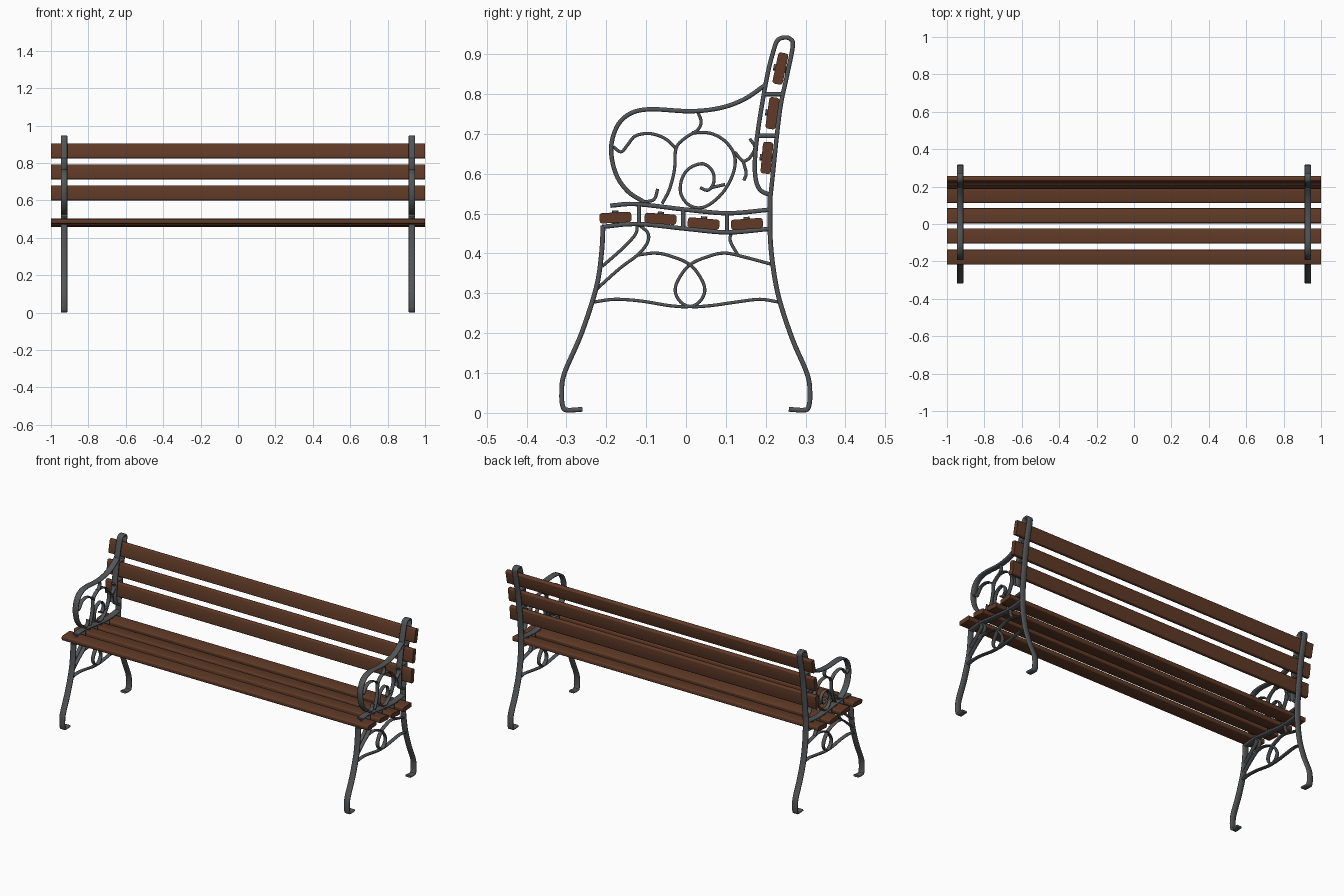
import bpy
import bmesh
import math
from mathutils import Vector, Matrix

UNIT = 0.001          # side profiles are written in thousandths, as (y, z)
FRAME_X = 0.93        # distance of each cast frame from the centre

default_cube = bpy.data.objects.get("Cube")
if default_cube:
    bpy.data.objects.remove(default_cube, do_unlink=True)


def make_material(name, colour, roughness):
    material = bpy.data.materials.new(name)
    material.use_nodes = True
    material.diffuse_color = colour
    shader = material.node_tree.nodes["Principled BSDF"]
    shader.inputs["Base Color"].default_value = colour
    shader.inputs["Roughness"].default_value = roughness
    return material


wood = make_material("brown stained wood", (0.115, 0.042, 0.02, 1), 0.6)
iron = make_material("dark grey iron", (0.085, 0.09, 0.095, 1), 0.6)


def finish(name, bm, material, angle=50):
    bmesh.ops.recalc_face_normals(bm, faces=bm.faces)
    mesh = bpy.data.meshes.new(name)
    bm.to_mesh(mesh)
    bm.free()
    mesh.materials.append(material)
    obj = bpy.data.objects.new(name, mesh)
    bpy.context.collection.objects.link(obj)
    bpy.ops.object.select_all(action="DESELECT")
    obj.select_set(True)
    bpy.context.view_layer.objects.active = obj
    bpy.ops.object.shade_smooth_by_angle(angle=math.radians(angle))
    return obj


def smooth_path(points, steps=5):
    """Catmull-Rom curve through the control points."""
    pts = [Vector(p) * UNIT for p in points]
    pts = [pts[0] * 2 - pts[1]] + pts + [pts[-1] * 2 - pts[-2]]
    result = []
    for a, b, c, d in zip(pts, pts[1:], pts[2:], pts[3:]):
        for i in range(steps):
            t = i / steps
            result.append(0.5 * (2 * b + (c - a) * t
                                 + (2 * a - 5 * b + 4 * c - d) * t ** 2
                                 + (3 * b - a - 3 * c + d) * t ** 3))
    return result + [pts[-2]]


def sweep(bm, x, path, width, thickness):
    """Sweep a chamfered flat bar along a path in the side plane."""
    w, t = width / 2, thickness / 2
    c = t * 0.55
    half = [(w, t - c), (w - c, t), (c - w, t), (-w, t - c)]
    section = half + [(-u, -v) for u, v in half]
    rings = []
    for i, p in enumerate(path):
        tangent = (path[min(i + 1, len(path) - 1)] - path[max(i - 1, 0)]).normalized()
        normal = Vector((-tangent.y, tangent.x))
        rings.append([bm.verts.new((x + u, *(p + normal * v))) for u, v in section])
    n = len(section)
    for r, s in zip(rings, rings[1:]):
        for k in range(n):
            bm.faces.new((r[k], r[(k + 1) % n], s[(k + 1) % n], s[k]))
    bm.faces.new(rings[0])
    bm.faces.new(rings[-1])


def iron_part(name, paths, width, thickness):
    """Build the same ironwork in the left and right frames."""
    for side, x in (("left", FRAME_X), ("right", -FRAME_X)):
        bm = bmesh.new()
        for points in paths:
            sweep(bm, x, smooth_path(points), width, thickness)
        finish(f"{side}_{name}", bm, iron)


# Legs with turned-in feet
iron_part("front_leg", [[(-208, 470), (-212, 400), (-225, 315), (-262, 200), (-305, 100),
                         (-312, 50), (-309, 16), (-298, 7), (-260, 9)]], 0.035, 0.012)
iron_part("rear_leg", [[(211, 545), (211, 450), (218, 370), (234, 285), (267, 185),
                        (304, 98), (311, 50), (308, 16), (297, 7), (258, 9)]], 0.035, 0.012)

# Backrest loop with its cross bars
iron_part("back_loop", [[(211, 535), (217, 590), (235, 755), (252, 840), (268, 920),
                         (262, 938), (247, 942), (230, 935), (220, 910), (202, 837),
                         (178, 690), (173, 605), (184, 562), (212, 546)],
                        [(198, 800), (243, 800)],
                        [(180, 695), (226, 695)]], 0.035, 0.011)

# Seat rails with uprights between the slats
iron_part("seat_rails", [[(-190, 520), (-125, 524), (0, 510), (105, 501), (211, 510)],
                         [(-210, 467), (-120, 474), (0, 462), (105, 453), (211, 462)],
                         [(-118, 524), (-118, 474)],
                         [(-7, 511), (-7, 462)],
                         [(103, 501), (103, 453)]], 0.035, 0.011)

# Armrest sweeping from the back down to the seat
iron_part("armrest", [[(202, 825), (146, 787), (85, 765), (10, 757), (-90, 762),
                       (-142, 750), (-174, 717), (-188, 662), (-176, 600),
                       (-146, 556), (-105, 529)]], 0.035, 0.011)

# Scrollwork below the armrest
iron_part("arm_scroll", [
    [(-105, 529), (-80, 536), (-71, 562)],
    [(-183, 668), (-163, 655), (-147, 672), (-127, 695), (-90, 701), (-52, 688), (-25, 664)],
    [(-60, 525), (-42, 560), (-29, 610), (-25, 664), (-2, 690), (28, 709), (38, 730), (30, 755)],
], 0.022, 0.008)
iron_part("arm_spiral", [
    [(15, 703), (60, 702), (98, 682), (122, 645), (118, 600), (90, 550), (47, 517), (10, 520),
     (-13, 550), (-10, 588), (10, 615), (43, 625), (66, 607), (70, 580), (56, 559), (35, 565)],
    [(66, 566), (98, 573)],
    [(122, 655), (143, 632), (162, 643), (173, 667), (160, 688)],
    [(143, 632), (151, 602), (145, 583)],
], 0.022, 0.008)

# Braces under the seat and the looped stretcher between the legs
iron_part("seat_brace", [
    [(-225, 310), (-167, 362), (-122, 396), (-98, 425), (-95, 450), (-115, 470)],
    [(-210, 368), (-160, 412), (-127, 448), (-122, 472)],
    [(130, 396), (111, 432), (115, 455)],
], 0.022, 0.008)
iron_part("leg_stretcher", [
    [(-122, 396), (-77, 401), (-37, 393), (10, 372), (39, 335), (47, 305), (34, 279),
     (10, 267), (-40, 269), (-115, 281), (-180, 285), (-232, 278)],
    [(218, 372), (147, 391), (98, 401), (57, 393), (10, 372), (-19, 335), (-27, 305),
     (-14, 279), (10, 267), (60, 269), (125, 278), (185, 285), (234, 278)],
], 0.022, 0.008)


def slat(name, y, z, tilt):
    """Rounded plank across the bench, with a bolt through it at each frame."""
    turn = Matrix.Translation((0, y, z)) @ Matrix.Rotation(math.radians(tilt), 4, "X")
    bm = bmesh.new()
    bmesh.ops.create_cube(bm, size=1, matrix=Matrix.Diagonal((2, 0.08, 0.026, 1)))
    long_edges = [e for e in bm.edges
                  if abs(e.verts[0].co.x - e.verts[1].co.x) > 1]
    bmesh.ops.bevel(bm, geom=long_edges, offset=0.007, segments=3,
                    profile=0.5, affect="EDGES")
    bmesh.ops.transform(bm, matrix=turn, verts=bm.verts)
    finish(name, bm, wood)

    bolts = bmesh.new()
    for x in (FRAME_X, -FRAME_X):
        place = turn @ Matrix.Translation((x, 0, 0))
        bmesh.ops.create_cone(bolts, cap_ends=True, segments=12, radius1=0.008,
                              radius2=0.008, depth=0.036, matrix=place)
    finish(name + "_bolts", bolts, iron, 35)


# Seat planks, front to back
for i, (y, z, tilt) in enumerate([(-0.177, 0.490, 3), (-0.064, 0.487, -4),
                                  (0.044, 0.475, -5), (0.153, 0.474, 4)]):
    slat(f"seat_slat_{i + 1}", y, z, tilt)

# Backrest planks, bottom to top
for i, (y, z, tilt) in enumerate([(0.203, 0.640, 85), (0.217, 0.752, 82),
                                  (0.237, 0.864, 78)]):
    slat(f"back_slat_{i + 1}", y, z, tilt)
